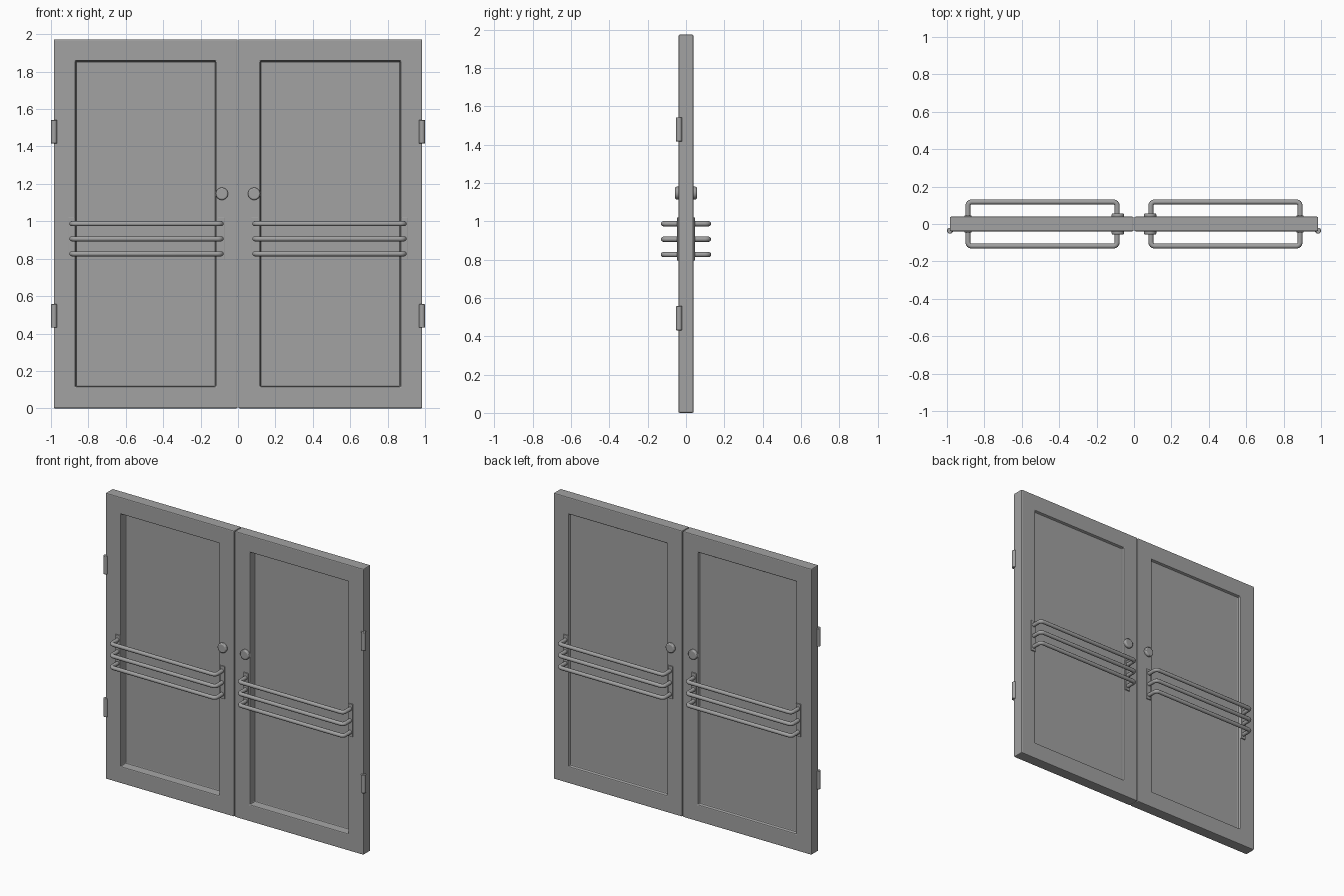
import bpy, bmesh, math
from mathutils import Matrix, Vector

if "Cube" in bpy.data.objects:
    bpy.data.objects.remove(bpy.data.objects["Cube"])

steel = bpy.data.materials.new("grey")
steel.diffuse_color = (0.36, 0.36, 0.36, 1)
steel.use_nodes = True
steel.node_tree.nodes["Principled BSDF"].inputs["Base Color"].default_value = steel.diffuse_color


def finish(bm, name, bevel=0, smooth=True):
    me = bpy.data.meshes.new(name)
    bmesh.ops.recalc_face_normals(bm, faces=bm.faces)
    bm.to_mesh(me)
    bm.free()
    ob = bpy.data.objects.new(name, me)
    bpy.context.collection.objects.link(ob)
    me.materials.append(steel)
    if bevel:
        m = ob.modifiers.new("bevel", 'BEVEL')
        m.width, m.segments, m.limit_method = bevel, 2, 'ANGLE'
    if smooth:
        bpy.ops.object.select_all(action='DESELECT')
        ob.select_set(True)
        bpy.context.view_layer.objects.active = ob
        bpy.ops.object.shade_smooth_by_angle(angle=math.radians(40))
    return ob


def box(bm, lo, hi):
    lo, hi = Vector(lo), Vector(hi)
    bmesh.ops.create_cube(bm, size=1, matrix=Matrix.Translation((lo + hi) / 2)
                          @ Matrix.Diagonal((*(hi - lo), 1)))


def cylinder(name, r, depth, matrix, bevel):
    bm = bmesh.new()
    bmesh.ops.create_cone(bm, cap_ends=True, segments=32, radius1=r, radius2=r,
                          depth=depth, matrix=matrix)
    return finish(bm, name, bevel)


def door_leaf(s, side):
    # slab with a recessed panel: deep on the front, shallow on the back
    bm = bmesh.new()
    x0, x1 = sorted((s * 0.002, s * 0.985))
    box(bm, (x0, -0.039, 0), (x1, 0.039, 1.973))
    bm.normal_update()
    for f in [f for f in bm.faces if abs(f.normal.y) > 0.9]:
        depth = 0.052 if f.normal.y < 0 else 0.018
        bmesh.ops.inset_individual(bm, faces=[f], thickness=0.164)
        bmesh.ops.inset_individual(bm, faces=[f], thickness=0.004, depth=-depth)
    finish(bm, side + "_door_leaf", 0.006, False)


def push_bar(s, f, z, name):
    # round bar with two legs and rounded corners
    xa, xb, yo, r = 0.09, 0.888, 0.118, 0.02
    pts = [(xa, 0.035)]
    for cx, a0 in ((xa + r, 180), (xb - r, 90)):
        for i in range(5):
            a = math.radians(a0 - i * 22.5)
            pts.append((cx + r * math.cos(a), yo - r + r * math.sin(a)))
    pts.append((xb, 0.035))
    cu = bpy.data.curves.new(name, 'CURVE')
    cu.dimensions = '3D'
    cu.bevel_depth, cu.bevel_resolution = 0.0135, 4
    sp = cu.splines.new('POLY')
    sp.points.add(len(pts) - 1)
    for p, (x, y) in zip(sp.points, pts):
        p.co = (s * x, f * y, z, 1)
    sp.use_smooth = True
    cu.materials.append(steel)
    bpy.context.collection.objects.link(bpy.data.objects.new(name, cu))


for s, side in ((-1, "left"), (1, "right")):
    door_leaf(s, side)
    # hinge barrels on the outer front edges
    for z, lev in ((0.494, "lower"), (1.479, "upper")):
        cylinder(f"{side}_{lev}_hinge", 0.016, 0.126,
                 Matrix.Translation((s * 0.984, -0.036, z)), 0.003)
    # hardware on both faces
    for f, face in ((-1, "front"), (1, "back")):
        tag = f"{side}_{face}"
        cylinder(tag + "_lock", 0.033, 0.026,
                 Matrix.Translation((s * 0.086, f * 0.044, 1.147))
                 @ Matrix.Rotation(math.pi / 2, 4, 'X'), 0.007)
        for x, end in ((0.09, "inner"), (0.888, "outer")):
            bm = bmesh.new()
            ys = sorted((f * 0.035, f * 0.046))
            box(bm, (s * x - 0.018, ys[0], 0.795), (s * x + 0.018, ys[1], 1.02))
            finish(bm, f"{tag}_{end}_bar_plate", 0.002, False)
        for i, z in enumerate((0.826, 0.906, 0.987)):
            push_bar(s, f, z, f"{tag}_push_bar_{i + 1}")
